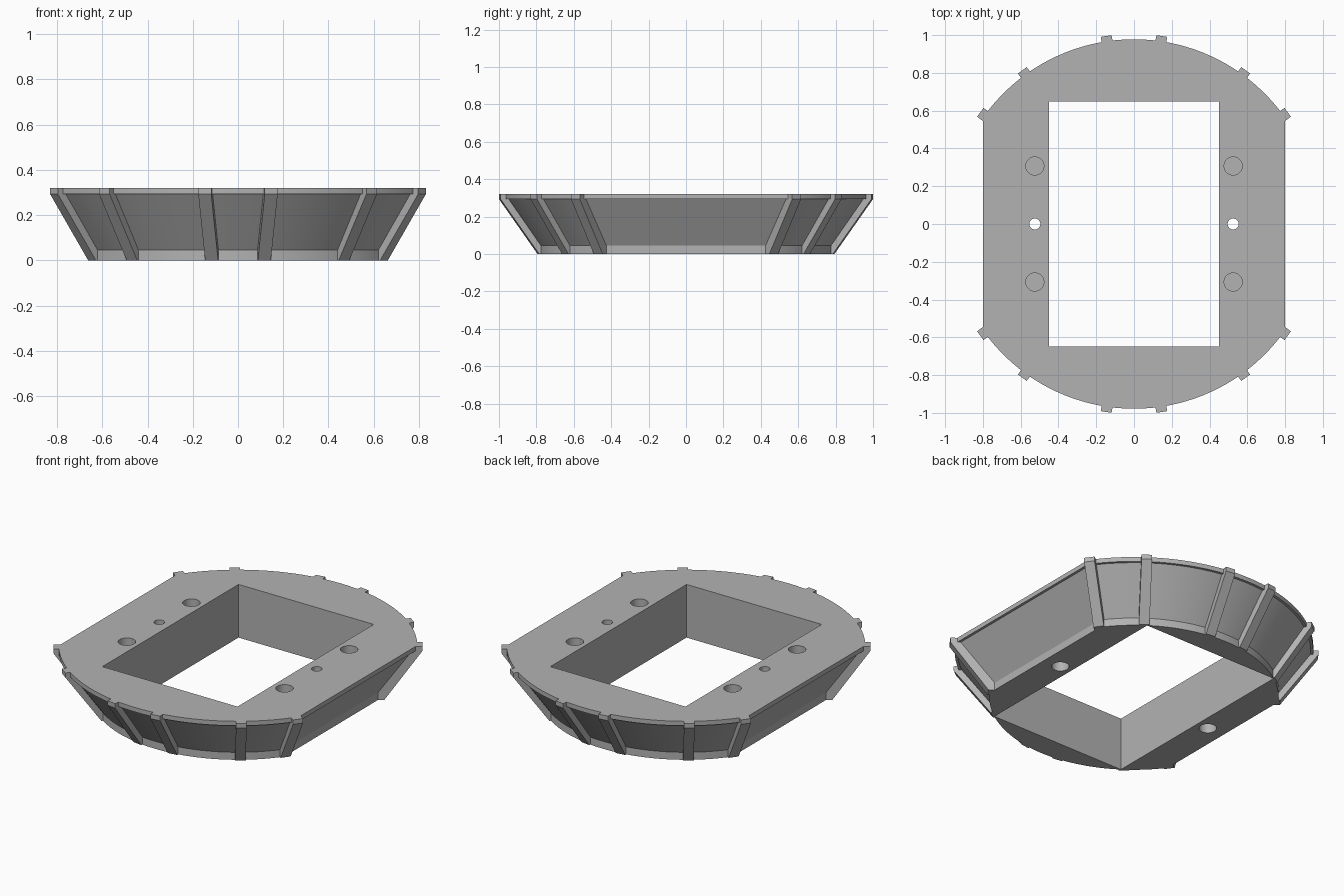
import bpy, bmesh, math
from mathutils import Matrix

old = bpy.data.objects.get("Cube")
if old:
    bpy.data.objects.remove(old, do_unlink=True)

HEIGHT = 0.32
grey = bpy.data.materials.new("mid_grey")
grey.use_nodes = True
colour = (0.45, 0.45, 0.45, 1)
grey.diffuse_color = colour
grey.node_tree.nodes["Principled BSDF"].inputs["Base Color"].default_value = colour


def make_object(name, bm):
    bmesh.ops.recalc_face_normals(bm, faces=bm.faces)
    mesh = bpy.data.meshes.new(name)
    bm.to_mesh(mesh)
    bm.free()
    mesh.materials.append(grey)
    obj = bpy.data.objects.new(name, mesh)
    bpy.context.collection.objects.link(obj)
    return obj


def outline(radius, half_width, steps=40):
    """Circle with its two sides cut flat."""
    a = math.asin(half_width / radius)
    angles = [-a + 2 * a * i / steps for i in range(steps + 1)]
    back = [(radius * math.sin(t), radius * math.cos(t)) for t in angles]
    return back + [(-x, -y) for x, y in back]


def loft(name, levels):
    bm = bmesh.new()
    rings = [[bm.verts.new((x, y, z)) for x, y in outline(r, w)] for r, w, z in levels]
    for low, high in zip(rings, rings[1:]):
        for i in range(len(low)):
            j = (i + 1) % len(low)
            bm.faces.new((low[i], low[j], high[j], high[i]))
    bm.faces.new(rings[0])
    bm.faces.new(rings[-1])
    return make_object(name, bm)


def rib(name, angle, width=0.058):
    """Sloping radial rib; the angle is measured from the y axis."""
    profile = [(0.72, 0), (0.798, 0), (1.006, 0.293), (1.006, HEIGHT), (0.9, HEIGHT)]
    bm = bmesh.new()
    sides = [[bm.verts.new((s * width / 2, r, z)) for r, z in profile] for s in (-1, 1)]
    for side in sides:
        bm.faces.new(side)
    for i in range(len(profile)):
        j = (i + 1) % len(profile)
        bm.faces.new((sides[0][i], sides[0][j], sides[1][j], sides[1][i]))
    bm.transform(Matrix.Rotation(-angle, 4, "Z"))
    return make_object(name, bm)


def drill(name, x, y, radius, z0, z1):
    bm = bmesh.new()
    bmesh.ops.create_cone(bm, cap_ends=True, segments=40, radius1=radius, radius2=radius,
                          depth=z1 - z0, matrix=Matrix.Translation((x, y, (z0 + z1) / 2)))
    return make_object(name, bm)


def combine(target, tool, operation):
    mod = target.modifiers.new(tool.name, "BOOLEAN")
    mod.operation = operation
    mod.solver = "EXACT"
    mod.object = tool
    bpy.context.view_layer.objects.active = target
    bpy.ops.object.modifier_apply(modifier=mod.name)
    bpy.data.objects.remove(tool, do_unlink=True)


# Body: upright foot band, sloping wall, overhanging rim
frame = loft("tapered_frame", [(0.789, 0.635, 0), (0.789, 0.635, 0.045), (0.963, 0.785, 0.293),
                               (0.978, 0.8, 0.293), (0.978, 0.8, HEIGHT)])

# Ribs around both curved ends
for end in (0, 180):
    for degrees in (8.4, 36, 54):
        for sign in (-1, 1):
            combine(frame, rib("rib", math.radians(end + sign * degrees)), "UNION")

# Rectangular opening
bm = bmesh.new()
bmesh.ops.create_cube(bm, size=1, matrix=Matrix.Diagonal((0.9, 1.295, 2, 1)))
combine(frame, make_object("opening", bm), "DIFFERENCE")

# Stepped through holes in the middle, blind holes either side
for x in (-0.525, 0.525):
    combine(frame, drill("through_hole", x, 0, 0.029, -0.1, 0.5), "DIFFERENCE")
    combine(frame, drill("counterbore", x, 0, 0.048, -0.1, 0.2), "DIFFERENCE")
    for y in (-0.307, 0.307):
        combine(frame, drill("blind_hole", x, y, 0.048, 0.16, 0.5), "DIFFERENCE")

# Smooth curves, crisp edges
bpy.ops.object.select_all(action="DESELECT")
frame.select_set(True)
bpy.context.view_layer.objects.active = frame
bpy.ops.object.shade_smooth_by_angle(angle=math.radians(25))
